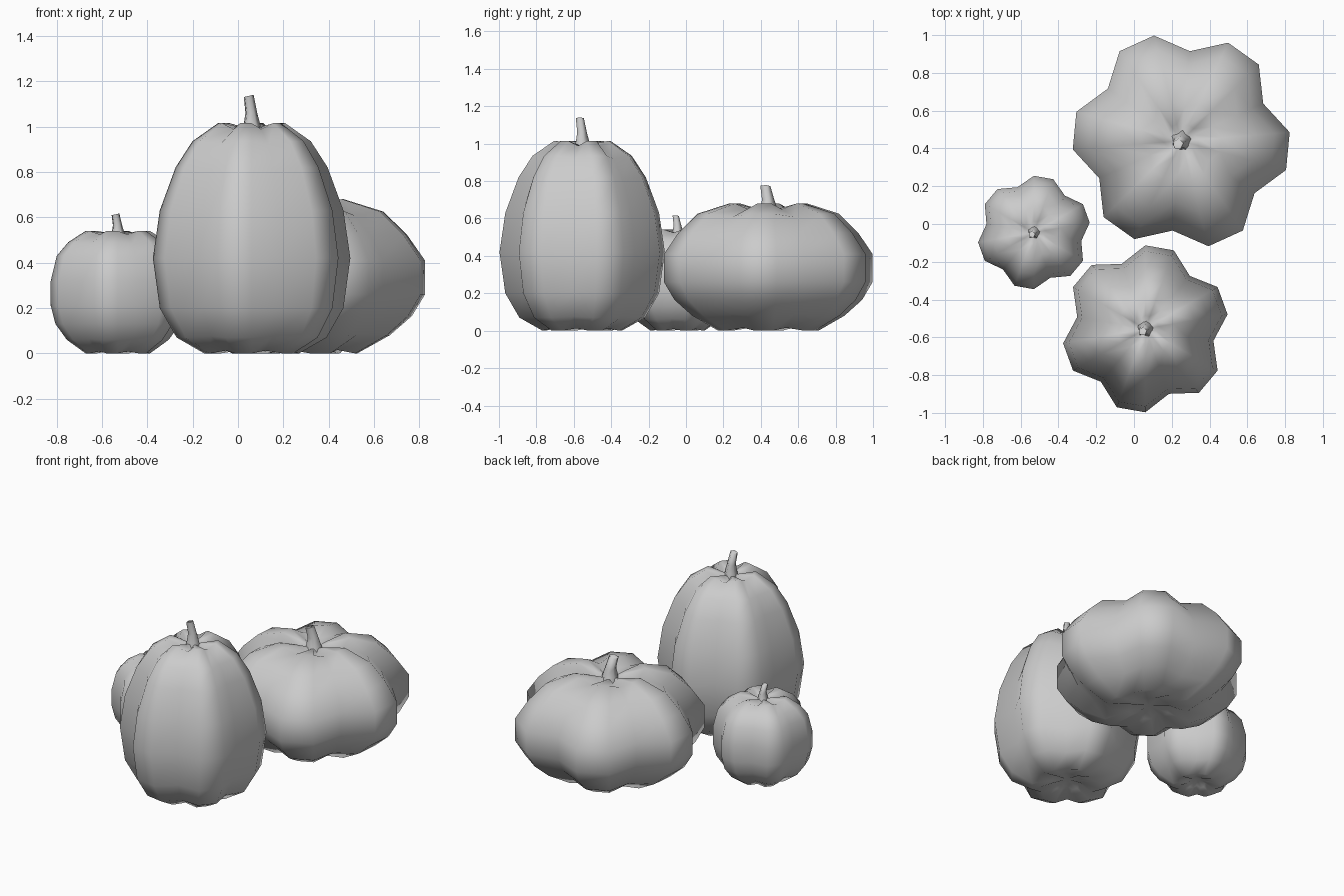
import bpy, bmesh, math
from mathutils import Vector

cube = bpy.data.objects.get("Cube")
if cube:
    bpy.data.objects.remove(cube)

GREY = (0.6, 0.6, 0.6, 1)
mat = bpy.data.materials.new("plain grey")
mat.use_nodes = True
mat.diffuse_color = GREY
mat.node_tree.nodes["Principled BSDF"].inputs["Base Color"].default_value = GREY


def loft(name, rings, start, end, angle):
    """Skin a list of equal rings of points, closing each end with a fan or a cap."""
    bm = bmesh.new()
    loops = [[bm.verts.new(p) for p in ring] for ring in rings]
    n = len(loops[0])
    for a, b in zip(loops, loops[1:]):
        for i in range(n):
            j = (i + 1) % n
            bm.faces.new((a[i], a[j], b[j], b[i]))
    for loop, tip in ((loops[0], start), (loops[-1], end)):
        if tip is None:
            bm.faces.new(loop)
        else:
            v = bm.verts.new(tip)
            for i in range(n):
                bm.faces.new((loop[i], loop[(i + 1) % n], v))
    bmesh.ops.recalc_face_normals(bm, faces=bm.faces)
    mesh = bpy.data.meshes.new(name)
    bm.to_mesh(mesh)
    bm.free()
    mesh.materials.append(mat)
    obj = bpy.data.objects.new(name, mesh)
    bpy.context.collection.objects.link(obj)
    bpy.ops.object.select_all(action='DESELECT')
    obj.select_set(True)
    bpy.context.view_layer.objects.active = obj
    bpy.ops.object.shade_smooth_by_angle(angle=math.radians(angle))
    return obj


def pumpkin(name, x, y, radius, groove, turn, profile, dip, stem_z, stem_r):
    """Six lobes, each made of two ridge columns and one groove column."""
    top = profile[-1][1]
    rings = []
    for r, z in profile:
        ring = []
        for i in range(18):
            a = math.radians(turn + 20 * i)
            in_groove = i % 3 == 0
            k = radius * r * (groove if in_groove else 1)
            # Grooves sink in at the crown and lift at the base
            t = max(0, 1 - r) if in_groove else 0
            dz = -dip * t if z > top / 2 else dip * 0.6 * t
            ring.append((x + k * math.cos(a), y + k * math.sin(a), z + dz))
        rings.append(ring)
    loft(name + "_body", rings, (x, y, 0.05), (x, y, stem_z[0]), 180)

    # Bent five-sided stem: (height fraction, radius fraction, lean fraction)
    z0, z1 = stem_z
    rings = []
    for h, w, lean in ((-0.1, 1.0, 0), (0.15, 0.85, 0), (0.5, 0.6, -0.05), (1, 0.5, -0.3)):
        rings.append([
            Vector((x + stem_r * (lean + w * math.cos(a)),
                    y + stem_r * (lean + w * math.sin(a)),
                    z0 + h * (z1 - z0) + (0.12 * stem_r * math.cos(a) if h == 1 else 0)))
            for a in (math.radians(72 * i + 10) for i in range(5))])
    loft(name + "_stem", rings, None, None, 80)


# Profiles run from base to crown: (radius fraction, height)
pumpkin("tall_pumpkin", 0.06, -0.555, 0.442, 0.828, -10,
        [(0.22, 0.03), (0.48, 0.0), (0.76, 0.07), (0.93, 0.2), (1, 0.42), (0.93, 0.63),
         (0.77, 0.82), (0.6, 0.935), (0.34, 1.015), (0.16, 1.0)],
        0.04, (0.985, 1.135), 0.046)
pumpkin("wide_pumpkin", 0.25, 0.44, 0.576, 0.828, 24.5,
        [(0.22, 0.03), (0.48, 0.0), (0.73, 0.08), (0.9, 0.165), (1, 0.26), (1, 0.41),
         (0.86, 0.525), (0.68, 0.625), (0.375, 0.68), (0.16, 0.655)],
        0.05, (0.63, 0.772), 0.058)
pumpkin("small_pumpkin", -0.53, -0.045, 0.3, 0.85, -10,
        [(0.22, 0.02), (0.48, 0.0), (0.76, 0.06), (0.93, 0.13), (1, 0.21), (1, 0.32),
         (0.91, 0.43), (0.74, 0.49), (0.48, 0.54), (0.2, 0.53)],
        0.03, (0.515, 0.613), 0.036)
